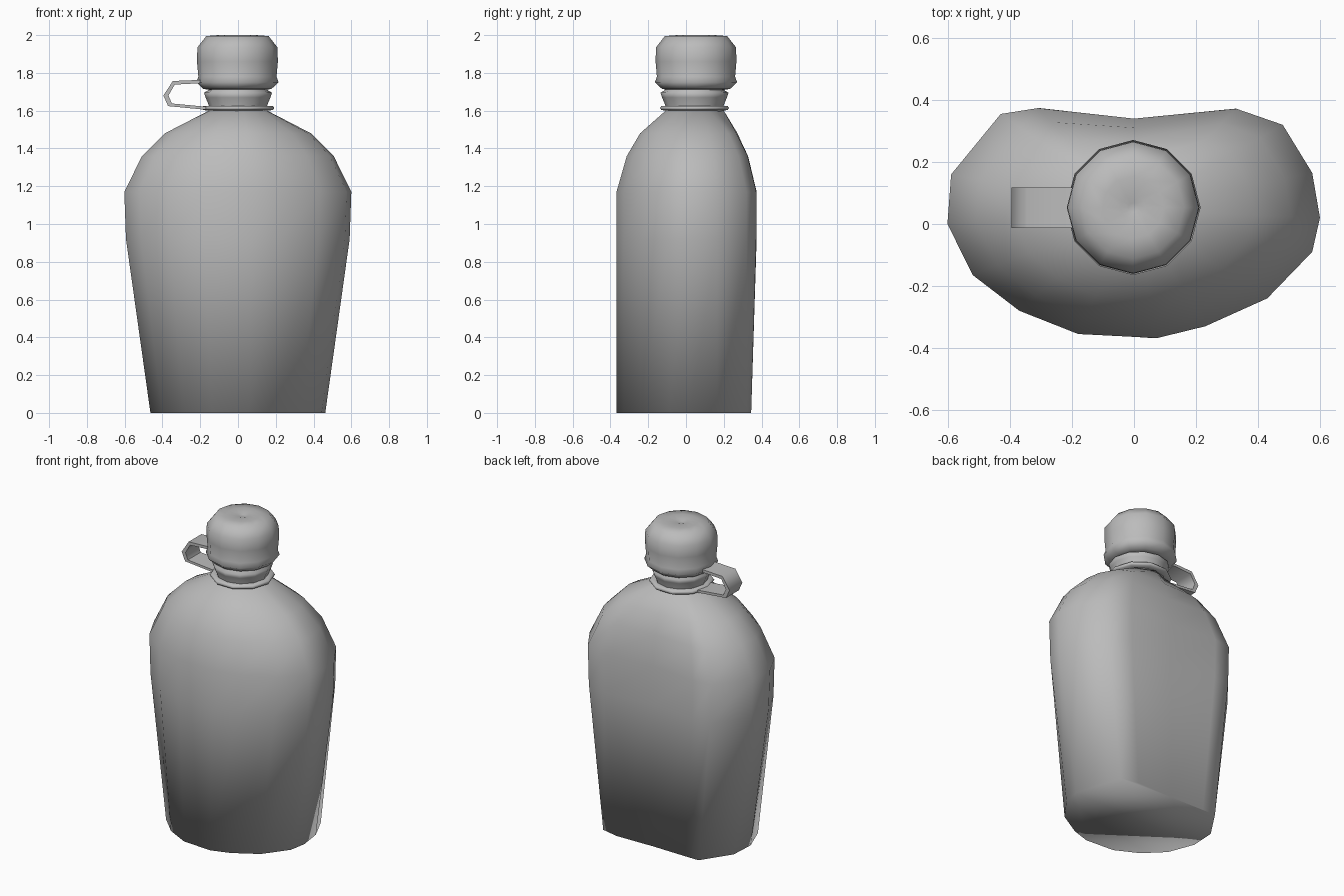
import bpy, bmesh, math
from mathutils import Vector

cube = bpy.data.objects.get("Cube")
if cube:
    bpy.data.objects.remove(cube)

grey = bpy.data.materials.new("plain grey")
grey.use_nodes = True
grey.diffuse_color = (0.5, 0.5, 0.5, 1)
grey.node_tree.nodes["Principled BSDF"].inputs["Base Color"].default_value = (0.5, 0.5, 0.5, 1)

NECK = Vector((0, 0.045))


def loft(name, rings, close_loop=False, smooth=True):
    """Skin a list of equal-length point rings, capping both ends."""
    bm = bmesh.new()
    loops = [[bm.verts.new(p) for p in ring] for ring in rings]
    pairs = list(zip(loops, loops[1:]))
    if close_loop:
        pairs.append((loops[-1], loops[0]))
    for a, b in pairs:
        for i in range(len(a)):
            j = (i + 1) % len(a)
            bm.faces.new((a[i], a[j], b[j], b[i]))
    if not close_loop:
        bm.faces.new(loops[0][::-1])
        bm.faces.new(loops[-1])
    bmesh.ops.recalc_face_normals(bm, faces=bm.faces)
    for f in bm.faces:
        f.smooth = smooth
    mesh = bpy.data.meshes.new(name)
    bm.to_mesh(mesh)
    bm.free()
    mesh.materials.append(grey)
    obj = bpy.data.objects.new(name, mesh)
    bpy.context.collection.objects.link(obj)
    return obj


def circle(r, z, sides, centre=NECK):
    return [(centre.x + r * math.cos(a), centre.y + r * math.sin(a), z)
            for a in (2 * math.pi * i / sides for i in range(sides))]


# Kidney-shaped body outline, counter-clockwise from the left side
outline = [Vector(p) for p in (
    (0.6, 0.02), (0.575, 0.165), (0.48, 0.32), (0.33, 0.372), (0, 0.34),
    (-0.31, 0.374), (-0.43, 0.355), (-0.59, 0.16), (-0.602, 0), (-0.52, -0.165),
    (-0.37, -0.28), (-0.18, -0.355), (0.075, -0.368), (0.23, -0.33),
    (0.43, -0.24), (0.575, -0.09))]


# Body: tapered wall, then the outline blends into the round neck
def wall(z, sx, flat):
    ring = []
    for p in outline:
        y = min(p.y, 0.345) if flat else p.y
        ring.append((p.x * sx, y, z))
    return ring


def shoulder(z, t):
    ring = []
    for p in outline:
        q = p.lerp(NECK + (p - NECK).normalized() * 0.155, t)
        ring.append((q.x, q.y, z))
    return ring


loft("body", [wall(0, 0.77, True), wall(0.92, 0.985, False), wall(1.17, 1, False),
              shoulder(1.36, 0.21), shoulder(1.48, 0.48), shoulder(1.6, 1)])

# Neck with a flared lip
loft("neck", [circle(r, z, 12) for r, z in (
    (0.15, 1.58), (0.155, 1.63), (0.172, 1.67), (0.18, 1.695), (0.155, 1.71), (0.155, 1.76))])

# Retaining ring around the neck
loft("neck_ring", [circle(r, z, 10) for r, z in (
    (0.15, 1.6), (0.185, 1.603), (0.192, 1.614), (0.185, 1.625), (0.15, 1.626))])

# Cap with flared skirt, rounded shoulder and shallow central dimple
CAP = Vector((-0.003, 0.053))
loft("cap", [circle(r, z, 12, CAP) for r, z in (
    (0.15, 1.71), (0.18, 1.715), (0.218, 1.75), (0.207, 1.78), (0.214, 1.86),
    (0.212, 1.935), (0.165, 1.995), (0.1, 2.0), (0.04, 2.0), (0.015, 1.992))])

# Strap joining the ring to the cap: outer and inner paths across a wide band
outer = [(-0.15, 1.765), (-0.345, 1.757), (-0.395, 1.68), (-0.37, 1.624), (-0.14, 1.602)]
inner = [(-0.15, 1.748), (-0.335, 1.738), (-0.368, 1.68), (-0.35, 1.638), (-0.14, 1.618)]
strap = loft("strap", [[(xo, -0.013, zo), (xo, 0.118, zo), (xi, 0.118, zi), (xi, -0.013, zi)]
                       for (xo, zo), (xi, zi) in zip(outer, inner)])
bpy.ops.object.select_all(action='DESELECT')
strap.select_set(True)
bpy.context.view_layer.objects.active = strap
bpy.ops.object.shade_smooth_by_angle(angle=math.radians(60))
